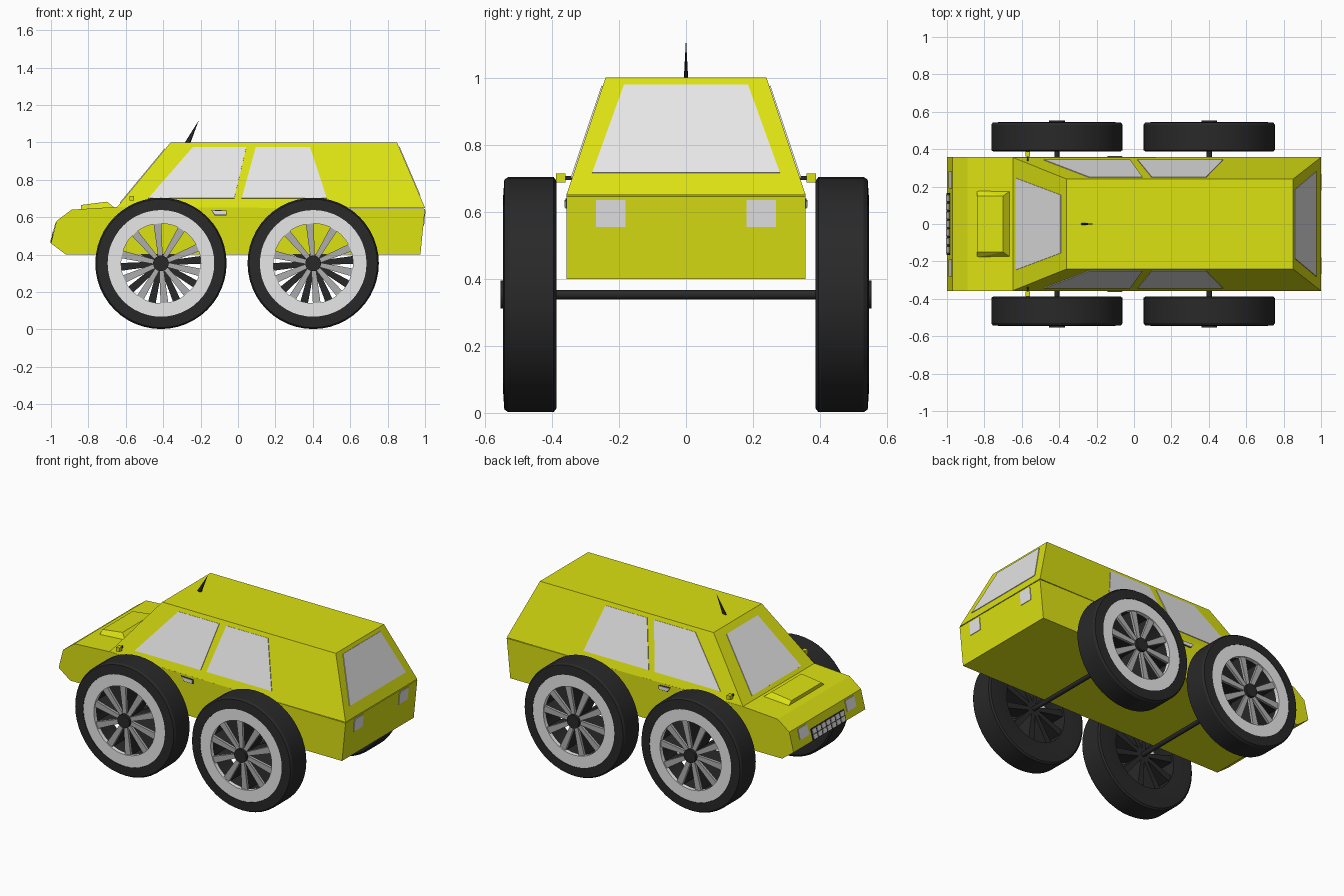
import bpy, bmesh, math
from mathutils import Vector, Matrix

if "Cube" in bpy.data.objects:
    bpy.data.objects.remove(bpy.data.objects["Cube"], do_unlink=True)


def material(name, rgb):
    m = bpy.data.materials.new(name)
    m.use_nodes = True
    m.diffuse_color = (*rgb, 1)
    bsdf = next(n for n in m.node_tree.nodes if n.type == 'BSDF_PRINCIPLED')
    bsdf.inputs["Base Color"].default_value = (*rgb, 1)
    return m


YELLOW = material("yellow paint", (0.72, 0.76, 0.006))
LIGHT = material("light grey", (0.8, 0.8, 0.8))
GREY = material("spoke grey", (0.42, 0.42, 0.42))
BLACK = material("black rubber", (0.022, 0.022, 0.022))


def finish(name, bm, mat, smooth=False):
    bmesh.ops.recalc_face_normals(bm, faces=bm.faces)
    me = bpy.data.meshes.new(name)
    bm.to_mesh(me)
    bm.free()
    me.materials.append(mat)
    ob = bpy.data.objects.new(name, me)
    bpy.context.collection.objects.link(ob)
    if smooth:
        bpy.ops.object.select_all(action='DESELECT')
        ob.select_set(True)
        bpy.context.view_layer.objects.active = ob
        bpy.ops.object.shade_smooth_by_angle(angle=math.radians(30))
    return ob


def hull(name, pts, mat):
    bm = bmesh.new()
    for p in pts:
        bm.verts.new(p)
    res = bmesh.ops.convex_hull(bm, input=bm.verts)
    bmesh.ops.dissolve_limit(bm, angle_limit=0.01, verts=bm.verts, edges=bm.edges)
    return finish(name, bm, mat)


def plate(name, pts, mat, out, lift=0.004):
    """Thin panel lying on a flat surface, facing the rough direction out."""
    pts = [Vector(p) for p in pts]
    n = (pts[1] - pts[0]).cross(pts[2] - pts[0]).normalized()
    if n.dot(Vector(out)) < 0:
        n = -n
    return hull(name, [p + n * d for p in pts for d in (-0.003, lift)], mat)


def lathe(name, profile, centre, mat, steps=48):
    """Closed (radius, y) profile spun round an axle along y."""
    bm = bmesh.new()
    vs = [bm.verts.new((r, y, 0)) for r, y in profile]
    es = [bm.edges.new((vs[i - 1], vs[i])) for i in range(len(vs))]
    bmesh.ops.spin(bm, geom=vs + es, cent=(0, 0, 0), axis=(0, 1, 0),
                   angle=math.tau, steps=steps)
    bmesh.ops.remove_doubles(bm, verts=bm.verts, dist=1e-5)
    bmesh.ops.translate(bm, verts=bm.verts, vec=centre)
    return finish(name, bm, mat, True)


def rod(name, radius, y0, y1, centre, mat):
    return lathe(name, [(0, y0), (radius, y0), (radius, y1), (0, y1)], centre, mat, 24)


def box(name, x, y, z, mat):
    return hull(name, [(a, b, c) for a in x for b in y for c in z], mat)


# Body shell: lower hull and tapered cabin
BELT, W, ROOF_W = 0.65, 0.357, 0.24
side = [(-0.92, 0.4), (-1, 0.46), (-0.97, 0.58), (-0.89, 0.64),
        (-0.65, 0.655), (1, 0.645), (0.975, 0.4)]
hull("lower_body", [(x, s * W, z) for x, z in side for s in (-1, 1)], YELLOW)
hull("cabin", [(x, s * y, z) for x, y, z in
               [(-0.65, W, BELT), (1, W, BELT), (0.85, ROOF_W, 1), (-0.36, ROOF_W, 1)]
               for s in (-1, 1)], YELLOW)

# Bonnet scoop
hull("bonnet_scoop", [(x, s * y, z) for x, y, z in
                      [(-0.84, 0.178, 0.64), (-0.66, 0.178, 0.65),
                       (-0.84, 0.15, 0.665), (-0.70, 0.15, 0.683)]
                      for s in (-1, 1)], YELLOW)


def drop(z):
    return (1 - z) / (1 - BELT)


# Windscreen and rear window
for name, x0, run, rows in [
        ("windscreen", -0.36, -0.29, [(0.245, 0.675), (0.155, 0.965)]),
        ("rear_window", 0.85, 0.15, [(0.28, 0.715), (0.185, 0.978)])]:
    pts = [(x0 + run * drop(z), s * y, z) for y, z in rows for s in (-1, 1)]
    plate(name, pts, LIGHT, (run, 0, 0))

# Side windows, door handles and mirrors
windows = {"front_window": [(-0.48, 0.7), (-0.24, 0.975), (0.045, 0.975), (-0.02, 0.7)],
           "rear_side_window": [(0.02, 0.7), (0.095, 0.975), (0.385, 0.975), (0.475, 0.7)]}
for s, tag in ((-1, "right"), (1, "left")):
    for name, pts in windows.items():
        plate(f"{tag}_{name}",
              [(x, s * (ROOF_W + (W - ROOF_W) * drop(z)), z) for x, z in pts],
              LIGHT, (0, s, 0))
    for part, grow, mat, lift in (("handle_recess", 0.004, BLACK, 0.003),
                                  ("handle", 0, LIGHT, 0.006)):
        plate(f"{tag}_door_{part}",
              [(x, s * W, z) for x, z in
               [(-0.14 - grow, 0.635 + grow), (-0.065 + grow, 0.632 + grow),
                (-0.065 + grow, 0.613 - grow), (-0.12 - grow, 0.613 - grow)]],
              mat, (0, s, 0), lift)
    box(f"{tag}_mirror_stem", (-0.573, -0.563), (s * 0.33, s * 0.37), (0.695, 0.707), BLACK)
    box(f"{tag}_mirror", (-0.579, -0.555), (s * 0.36, s * 0.388), (0.688, 0.714), YELLOW)


# Lamps and grille
def nose_patch(name, y0, y1, z0, z1, mat, lift=0.004):
    plate(name, [(-1 + (z - 0.46) / 4, y, z) for y in (y0, y1) for z in (z0, z1)],
          mat, (-1, 0, 0), lift)


for s, tag in ((-1, "right"), (1, "left")):
    nose_patch(f"{tag}_headlamp", s * 0.19, s * 0.28, 0.505, 0.57, LIGHT)
    plate(f"{tag}_rear_lamp",
          [(1 - (0.645 - z) * 0.102, s * y, z) for y in (0.18, 0.268) for z in (0.555, 0.635)],
          LIGHT, (1, 0, 0))
nose_patch("grille_back", -0.165, 0.165, 0.462, 0.53, BLACK, 0.003)
for i in range(7):
    y = (i - 3) * 0.046
    for j in range(2):
        z = 0.466 + j * 0.032
        nose_patch(f"grille_cell_{i}_{j}", y - 0.018, y + 0.018, z, z + 0.027, LIGHT, 0.006)

# Aerial
bm = bmesh.new()
bmesh.ops.create_cone(bm, segments=8, radius1=0.013, radius2=0.0, depth=0.12, cap_ends=True)
bmesh.ops.scale(bm, verts=bm.verts, vec=(1.2, 0.5, 1))
bmesh.ops.translate(bm, verts=bm.verts, vec=(0, 0, 0.06))
bmesh.ops.transform(bm, verts=bm.verts,
                    matrix=Matrix.Translation((-0.27, 0, 0.997)) @ Matrix.Shear('XY', 4, (0.5, 0)))
finish("aerial", bm, BLACK)


# Wheels
def spokes(name, centre, s, y0, y1, start, mat):
    bm = bmesh.new()
    for k in range(10):
        a = math.radians(start + 36 * k)
        u, v = Vector((math.cos(a), 0, math.sin(a))), Vector((-math.sin(a), 0, math.cos(a)))
        shape = [u * 0.03 - v * 0.012, u * 0.222 - v * 0.021,
                 u * 0.222 + v * 0.021, u * 0.03 + v * 0.012]
        f = bm.faces.new([bm.verts.new(p + Vector((0, s * y0, 0))) for p in shape])
        ext = bmesh.ops.extrude_face_region(bm, geom=[f])["geom"]
        bmesh.ops.translate(bm, vec=(0, s * (y1 - y0), 0),
                            verts=[g for g in ext if isinstance(g, bmesh.types.BMVert)])
    bmesh.ops.translate(bm, verts=bm.verts, vec=centre)
    finish(name, bm, mat)


tyre = [(0.215, 0.395), (0.285, 0.387), (0.34, 0.387), (0.351, 0.395), (0.351, 0.53),
        (0.343, 0.542), (0.285, 0.546), (0.285, 0.53), (0.215, 0.53)]
rim = [(0.213, 0.52), (0.286, 0.52), (0.286, 0.543), (0.213, 0.543)]
for x, end in ((-0.412, "front"), (0.402, "rear")):
    c = Vector((x, 0, 0.353))
    rod(f"{end}_axle", 0.014, -0.53, 0.53, c, BLACK)
    for s, tag, start in ((-1, "right", 95), (1, "left", 77)):
        w = f"{end}_{tag}"
        lathe(f"{w}_tyre", [(r, s * y) for r, y in tyre], c, BLACK)
        lathe(f"{w}_rim", [(r, s * y) for r, y in rim], c, LIGHT)
        spokes(f"{w}_spoke_backs", c, s, 0.41, 0.522, start, BLACK)
        spokes(f"{w}_spokes", c, s, 0.522, 0.535, start, GREY)
        rod(f"{w}_hub", 0.042, s * 0.41, s * 0.553, c, BLACK)
